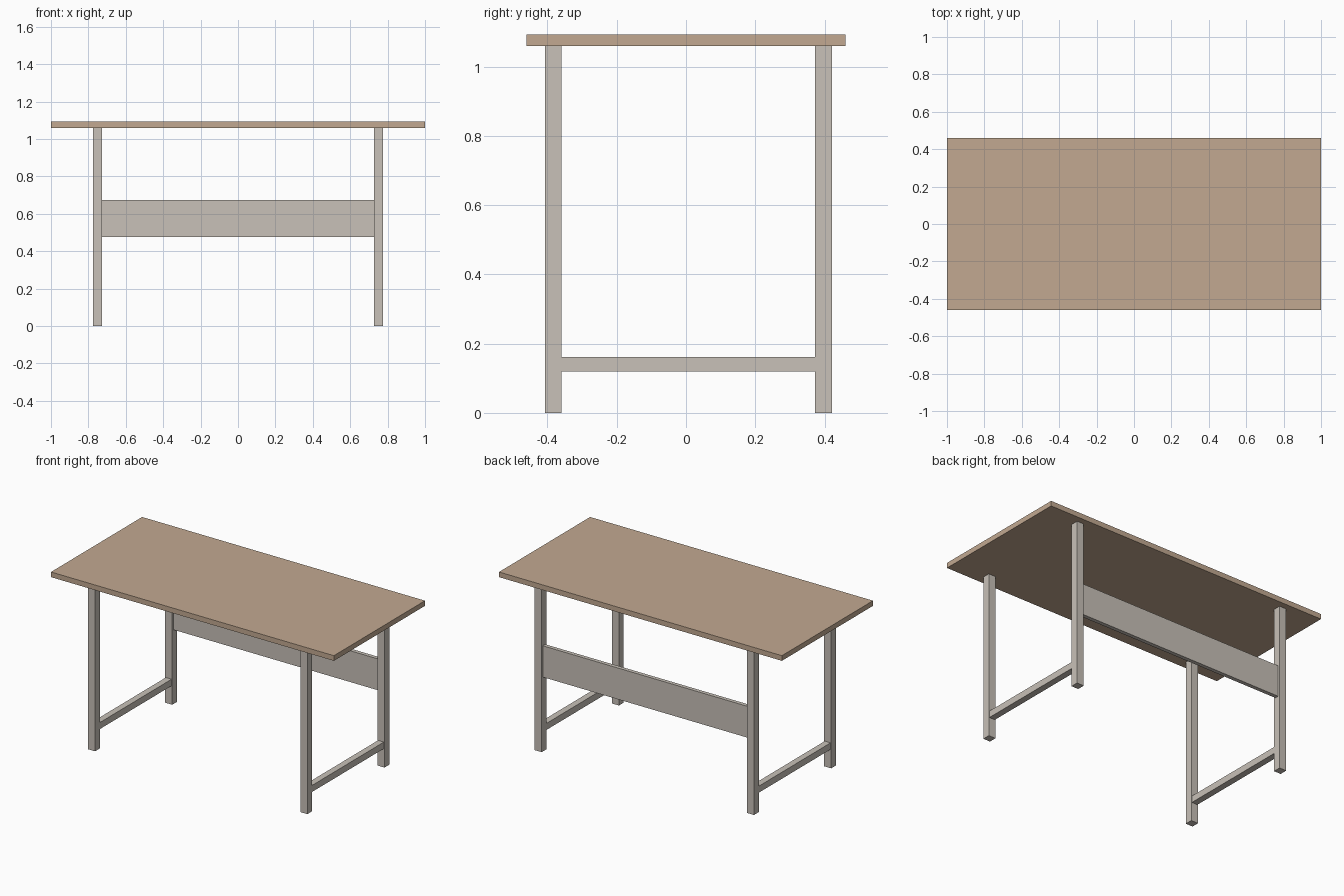
import bpy

# Remove the default cube
cube = bpy.data.objects.get("Cube")
if cube:
    bpy.data.objects.remove(cube, do_unlink=True)


def make_material(name, colour):
    mat = bpy.data.materials.new(name)
    mat.use_nodes = True
    mat.diffuse_color = colour
    mat.node_tree.nodes["Principled BSDF"].inputs["Base Color"].default_value = colour
    return mat


def box(name, x, y, z, mat):
    """Add a box spanning the given (low, high) range on each axis."""
    spans = (x, y, z)
    bpy.ops.mesh.primitive_cube_add(size=1, location=[(a + b) / 2 for a, b in spans])
    obj = bpy.context.object
    obj.name = obj.data.name = name
    for v in obj.data.vertices:
        for axis, (a, b) in enumerate(spans):
            v.co[axis] *= b - a
    obj.data.materials.append(mat)
    return obj


wood = make_material("tan wood", (0.54, 0.397, 0.284, 1))
metal = make_material("warm grey", (0.578, 0.533, 0.479, 1))

leg_inner, leg_outer = 0.726, 0.775
front_y = (-0.407, -0.359)
back_y = (0.372, 0.421)
top_bottom, top_height = 1.06, 1.093

# Table top
box("table_top", (-1, 1), (-0.46, 0.46), (top_bottom, top_height), wood)

# Legs and low side rails, one pair per end
for side, s in (("left", 1), ("right", -1)):
    leg_x = sorted((s * leg_inner, s * leg_outer))
    for end, leg_y in (("front", front_y), ("back", back_y)):
        box(f"{end}_{side}_leg", leg_x, leg_y, (0, top_bottom), metal)
    rail_x = sorted((s * (leg_inner + 0.004), s * (leg_outer - 0.004)))
    box(f"{side}_side_rail", rail_x, (front_y[1], back_y[0]), (0.12, 0.162), metal)

# Wide panel between the back legs
box("back_panel", (-leg_inner, leg_inner), (0.384, 0.409), (0.475, 0.675), metal)
